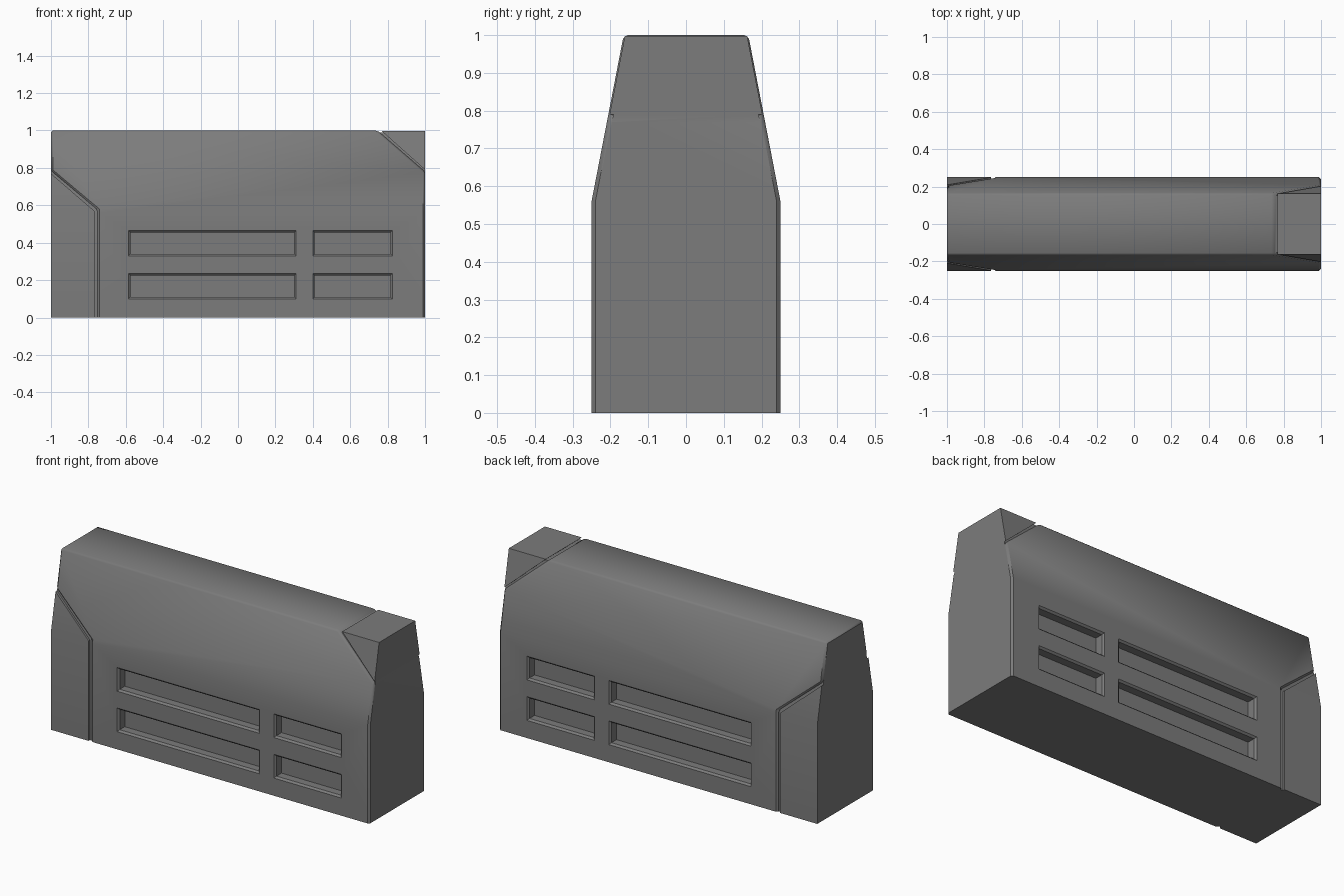
import bpy, bmesh, math

if "Cube" in bpy.data.objects:
    bpy.data.objects.remove(bpy.data.objects["Cube"])


def loft(name, rings):
    """Closed solid through equal-length rings of points."""
    bm = bmesh.new()
    vs = [[bm.verts.new(p) for p in r] for r in rings]
    n = len(rings[0])
    for a, b in zip(vs, vs[1:]):
        for i in range(n):
            j = (i + 1) % n
            bm.faces.new((a[i], a[j], b[j], b[i]))
    bm.faces.new(vs[0])
    bm.faces.new(vs[-1])
    bmesh.ops.recalc_face_normals(bm, faces=bm.faces[:])
    me = bpy.data.meshes.new(name)
    bm.to_mesh(me)
    bm.free()
    ob = bpy.data.objects.new(name, me)
    bpy.context.collection.objects.link(ob)
    return ob


def apply_mod(ob, kind, **props):
    m = ob.modifiers.new(kind.title(), kind)
    for k, v in props.items():
        setattr(m, k, v)
    bpy.context.view_layer.objects.active = ob
    bpy.ops.object.modifier_apply(modifier=m.name)


def boolean(ob, other, op):
    other.hide_render = True
    apply_mod(ob, 'BOOLEAN', object=other, operation=op, solver='EXACT')
    bpy.data.objects.remove(other)


def section(name, half_len, inset=0.0, bottom=-0.2):
    """Tapered wall cross-section run along x."""
    half = [(0.25 - inset, bottom), (0.25 - inset, 0.56),
            (0.165 - inset, 1 - inset)]
    prof = half + [(-y, z) for y, z in reversed(half)]
    return loft(name, [[(x, y, z) for y, z in prof]
                       for x in (-half_len, half_len)])


def plate(name, outline, inset=0.0):
    """Part of the wall that lies inside a front-view outline."""
    ob = section(name, 1.2, inset)
    cut = loft("outline_cutter", [[(x, y, z) for x, z in outline]
                                  for y in (-0.5, 0.5)])
    boolean(ob, cut, 'INTERSECT')
    return ob


# Main body with narrow chamfers, trimmed flat underneath
wall = plate("barrier_wall", [(-0.75, -0.1), (1, -0.1), (1, 0.78),
                              (0.629, 1.1), (-1, 1.1), (-1, 0.785),
                              (-0.75, 0.575)])
apply_mod(wall, 'BEVEL', width=0.01, segments=1, limit_method='ANGLE',
          angle_limit=math.radians(30))
bm = bmesh.new()
bm.from_mesh(wall.data)
cut = bmesh.ops.bisect_plane(bm, geom=bm.verts[:] + bm.edges[:] + bm.faces[:],
                             plane_co=(0, 0, 0), plane_no=(0, 0, 1),
                             clear_inner=True)
bmesh.ops.contextual_create(
    bm, geom=[e for e in cut['geom_cut'] if isinstance(e, bmesh.types.BMEdge)])
bmesh.ops.recalc_face_normals(bm, faces=bm.faces[:])
bm.to_mesh(wall.data)
bm.free()

# Recessed core forms the groove floors; corner plates sit beyond the grooves
boolean(wall, section("core", 1.0, inset=0.012, bottom=0.0), 'UNION')
boolean(wall, plate("end_plate", [(-1, 0), (-0.765, 0), (-0.765, 0.567),
                                  (-1, 0.77)]), 'UNION')
boolean(wall, plate("top_corner", [(0.653, 1.1), (1, 1.1), (1, 0.79)],
                    inset=0.003), 'UNION')

# Recessed slots with chamfered lips on both faces
for side in (-1, 1):
    for x0, x1 in ((-0.575, 0.30), (0.41, 0.815)):
        for z0, z1 in ((0.11, 0.225), (0.34, 0.455)):
            rings = []
            for y, g in ((0.26, 0.02), (0.24, 0), (0.195, 0)):
                rings.append([(x0 - g, side * y, z0 - g),
                              (x1 + g, side * y, z0 - g),
                              (x1 + g, side * y, z1 + g),
                              (x0 - g, side * y, z1 + g)])
            boolean(wall, loft("slot_cutter", rings), 'DIFFERENCE')

# Dark grey finish
mat = bpy.data.materials.new("dark_grey")
mat.diffuse_color = (0.2, 0.2, 0.2, 1)
mat.use_nodes = True
mat.node_tree.nodes["Principled BSDF"].inputs["Base Color"].default_value = mat.diffuse_color
wall.data.materials.clear()
wall.data.materials.append(mat)
for p in wall.data.polygons:
    p.material_index = 0

bpy.ops.object.select_all(action='DESELECT')
wall.select_set(True)
bpy.context.view_layer.objects.active = wall
bpy.ops.object.shade_smooth_by_angle(angle=math.radians(42))
